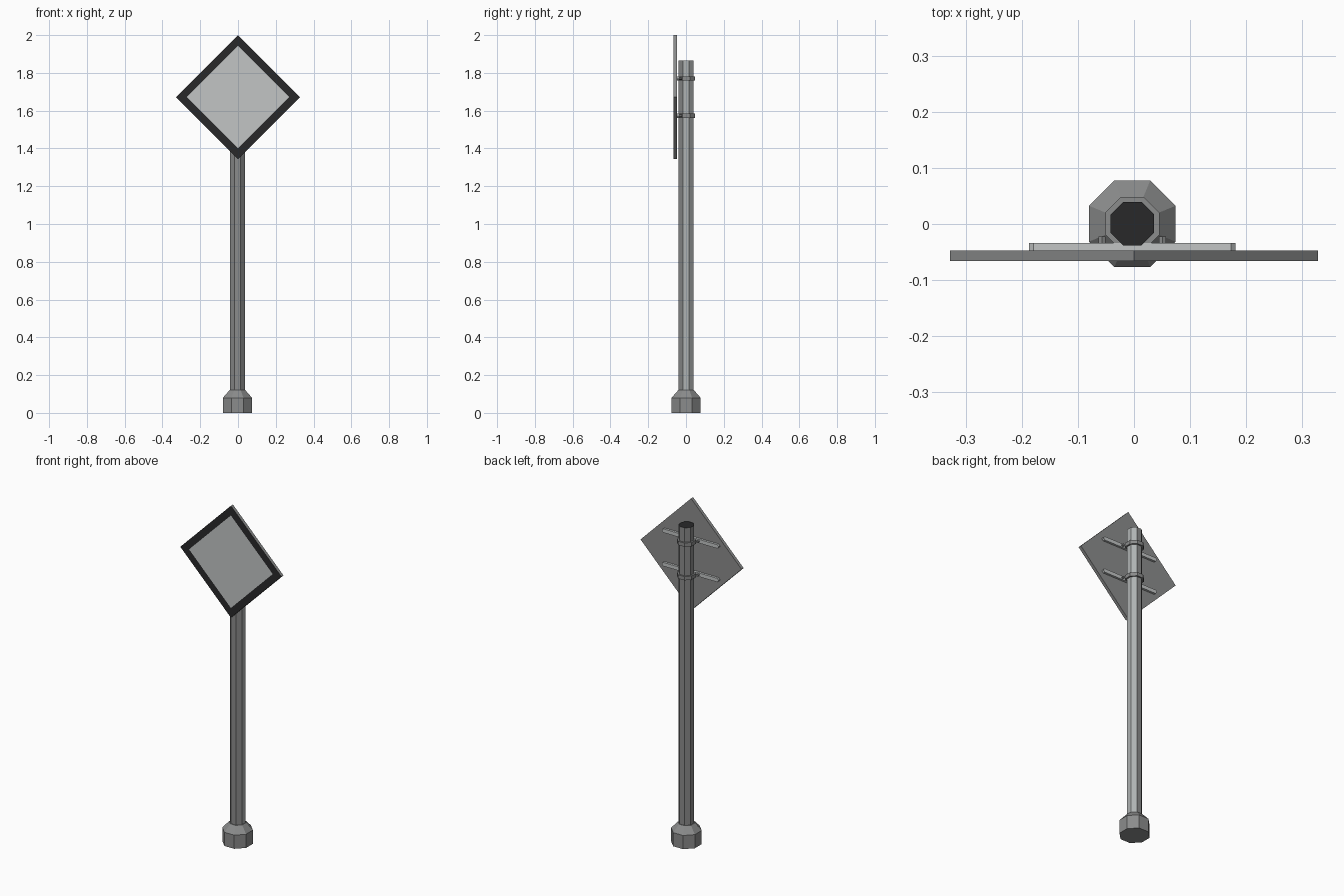
import bpy
import bmesh
from math import cos, pi
from mathutils import Matrix, Vector

if "Cube" in bpy.data.objects:
    bpy.data.objects.remove(bpy.data.objects["Cube"])


def material(name, value):
    mat = bpy.data.materials.new(name)
    mat.use_nodes = True
    colour = (*value, 1)
    mat.diffuse_color = colour
    mat.node_tree.nodes["Principled BSDF"].inputs["Base Color"].default_value = colour
    return mat


steel = material("grey steel", (0.26, 0.265, 0.265))
pale = material("pale steel", (0.43, 0.45, 0.45))
dark = material("dark grey", (0.022, 0.022, 0.023))
light = material("light grey", (0.54, 0.56, 0.56))


def finish(name, bm, *mats):
    bmesh.ops.recalc_face_normals(bm, faces=bm.faces)
    mesh = bpy.data.meshes.new(name)
    bm.to_mesh(mesh)
    bm.free()
    for mat in mats:
        mesh.materials.append(mat)
    obj = bpy.data.objects.new(name, mesh)
    bpy.context.collection.objects.link(obj)
    return obj


AXIS = Vector((-0.003, 0.0005, 0))


def octagon_stack(name, profile, *mats):
    """Octagonal solid from (half width, height) pairs, flats facing the axes."""
    bm = bmesh.new()
    rings = []
    for half_width, z in profile:
        corner = Vector((half_width / cos(pi / 8), 0, 0))
        rings.append([bm.verts.new(Matrix.Rotation((i + 0.5) * pi / 4, 3, "Z") @ corner
                                   + AXIS + Vector((0, 0, z))) for i in range(8)])
    for low, high in zip(rings, rings[1:]):
        for i in range(8):
            j = (i + 1) % 8
            bm.faces.new((low[i], low[j], high[j], high[i]))
    bm.faces.new(rings[0])
    bm.faces.new(rings[-1])
    return finish(name, bm, *mats)


# Post with a dark end cap and paler steel on its left and back-left flats
post = octagon_stack("post", [(0.039, 0.1), (0.039, 1.865)], steel, dark, pale)
for face in post.data.polygons:
    if face.normal.z > 0.9:
        face.material_index = 1
    elif face.normal.x > 0.5 and face.normal.y > -0.1:
        face.material_index = 2

# Flared foot
octagon_stack("foot", [(0.077, 0), (0.077, 0.08), (0.042, 0.12)], steel)

# Diamond plate with a dark border on the front
bm = bmesh.new()
bmesh.ops.create_cone(bm, cap_ends=True, segments=4, radius1=0.328, radius2=0.328, depth=0.019,
                      matrix=Matrix.Translation((0, -0.0565, 1.672)) @ Matrix.Rotation(pi / 2, 4, "X"))
bmesh.ops.recalc_face_normals(bm, faces=bm.faces)
front = next(f for f in bm.faces if f.normal.y < -0.9)
border = bmesh.ops.inset_region(bm, faces=[front], thickness=0.04, use_even_offset=True)["faces"]
for face in border:
    face.material_index = 1
front.material_index = 2
finish("sign_plate", bm, steel, dark, light)

# Mounting rails, post clamps and bolts
for level, z in (("lower", 1.573), ("upper", 1.77)):
    bm = bmesh.new()
    bmesh.ops.create_cube(bm, size=1, matrix=Matrix.Translation((-0.003, -0.041, z))
                          @ Matrix.Diagonal((0.368, 0.014, 0.022, 1)))
    ends = [e for e in bm.edges if abs(e.verts[0].co.y - e.verts[1].co.y) > 0.01]
    bmesh.ops.bevel(bm, geom=ends, offset=0.008, segments=1, affect="EDGES")
    finish(level + "_rail", bm, light)

    octagon_stack(level + "_clamp", [(0.048, z - 0.011), (0.048, z + 0.011)], steel)

    for side, x in (("right", -0.057), ("left", 0.051)):
        bm = bmesh.new()
        bmesh.ops.create_cone(bm, cap_ends=True, segments=6, radius1=0.007, radius2=0.007, depth=0.014,
                              matrix=Matrix.Translation((x, -0.029, z)) @ Matrix.Rotation(pi / 2, 4, "X"))
        finish(f"{level}_{side}_bolt", bm, steel)
